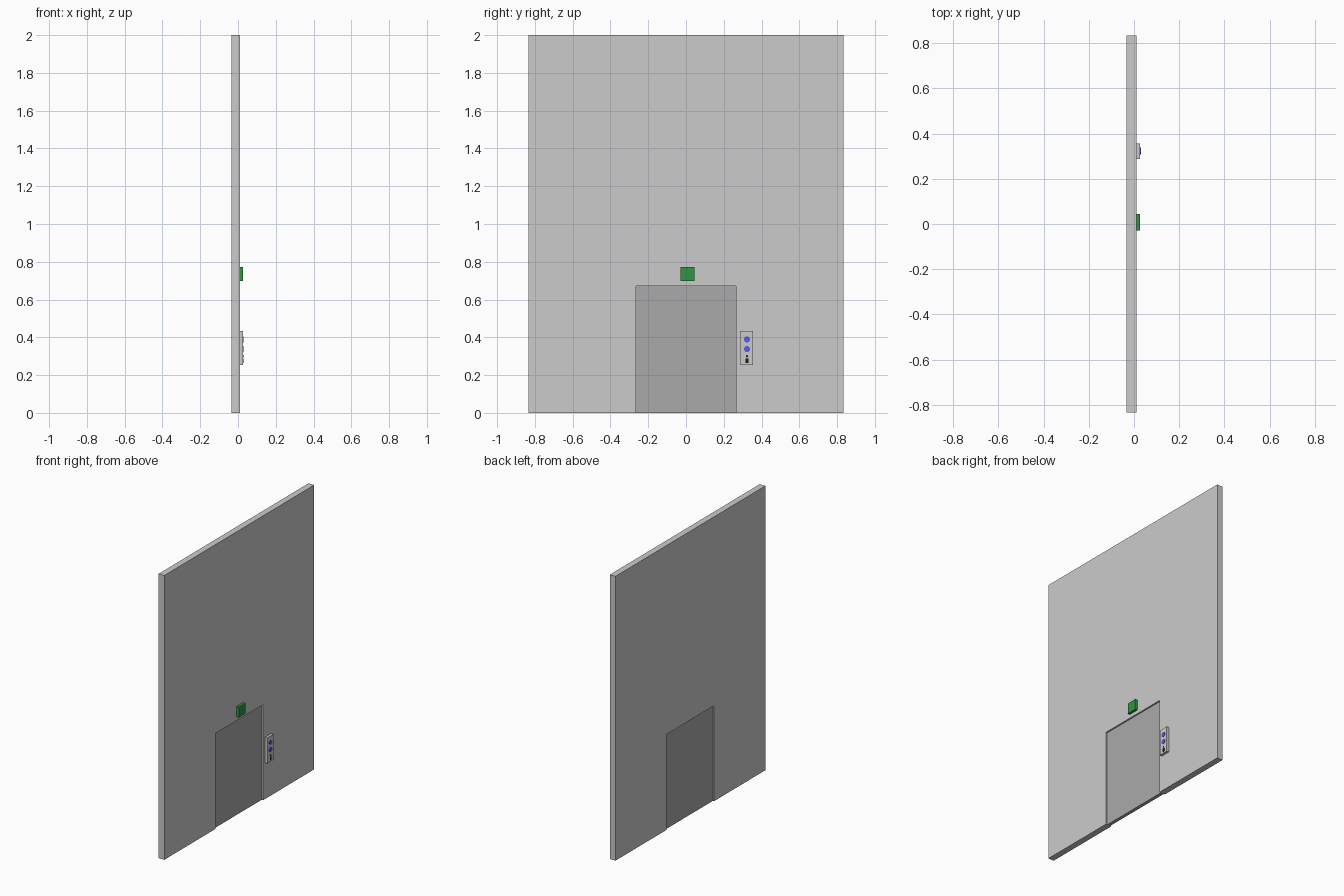
import bpy, bmesh, math
from mathutils import Matrix, Vector

if "Cube" in bpy.data.objects:
    bpy.data.objects.remove(bpy.data.objects["Cube"])


def material(name, color):
    m = bpy.data.materials.new(name)
    m.diffuse_color = (*color, 1)
    m.use_nodes = True
    m.node_tree.nodes["Principled BSDF"].inputs["Base Color"].default_value = m.diffuse_color
    return m


def make(name, bm, mat=None):
    bmesh.ops.recalc_face_normals(bm, faces=bm.faces)
    mesh = bpy.data.meshes.new(name)
    bm.to_mesh(mesh)
    bm.free()
    ob = bpy.data.objects.new(name, mesh)
    bpy.context.collection.objects.link(ob)
    if mat:
        mesh.materials.append(mat)
    return ob


def slab(name, outline, x0, x1, mat=None):
    """Extrude a (y, z) outline from x0 to x1."""
    bm = bmesh.new()
    face = bm.faces.new([bm.verts.new((x0, y, z)) for y, z in outline])
    ext = bmesh.ops.extrude_face_region(bm, geom=[face], use_keep_orig=True)
    verts = [v for v in ext["geom"] if isinstance(v, bmesh.types.BMVert)]
    bmesh.ops.translate(bm, verts=verts, vec=Vector((x1 - x0, 0, 0)))
    return make(name, bm, mat)


def rect(y0, y1, z0, z1):
    return [(y0, z0), (y1, z0), (y1, z1), (y0, z1)]


def disc(name, y, z, r, x0, x1, mat, sides=24):
    bm = bmesh.new()
    xf = Matrix.Translation(((x0 + x1) / 2, y, z)) @ Matrix.Rotation(math.pi / 2, 4, 'Y')
    bmesh.ops.create_cone(bm, cap_ends=True, segments=sides, radius1=r,
                          radius2=r, depth=x1 - x0, matrix=xf)
    ob = make(name, bm, mat)
    bpy.context.view_layer.objects.active = ob
    ob.select_set(True)
    bpy.ops.object.shade_smooth_by_angle()
    ob.select_set(False)


dark = material("dark_grey", (0.4, 0.4, 0.4))
green = material("green", (0.03, 0.3, 0.05))
blue = material("blue", (0.1, 0.1, 0.75))
black = material("black", (0.01, 0.01, 0.01))

BACK, FRONT, PLATE = -0.034, 0.010, 0.027
W, D, H = 0.833, 0.265, 0.672

# Wall with a doorway cut through the bottom edge
slab("wall", [(-W, 0), (-D, 0), (-D, H), (D, H), (D, 0), (W, 0), (W, 2), (-W, 2)],
     BACK, FRONT)

# Door recessed from both wall faces
slab("door", rect(-D, D, 0, H), -0.025, -0.001, dark)

# Floor sign above the doorway
slab("floor_sign", rect(-0.029, 0.044, 0.698, 0.772), FRONT, PLATE, green)

# Call panel with two round buttons
slab("call_panel", rect(0.287, 0.355, 0.254, 0.434), FRONT, PLATE)
for part, z in (("up_button", 0.389), ("down_button", 0.338)):
    disc(part, 0.323, z, 0.016, PLATE, 0.030, blue)

# Small key slot below the buttons
slab("key_slot", rect(0.315, 0.331, 0.264, 0.289), PLATE, 0.0285, black)
disc("key_light", 0.323, 0.300, 0.006, PLATE, 0.0285, black, 12)
